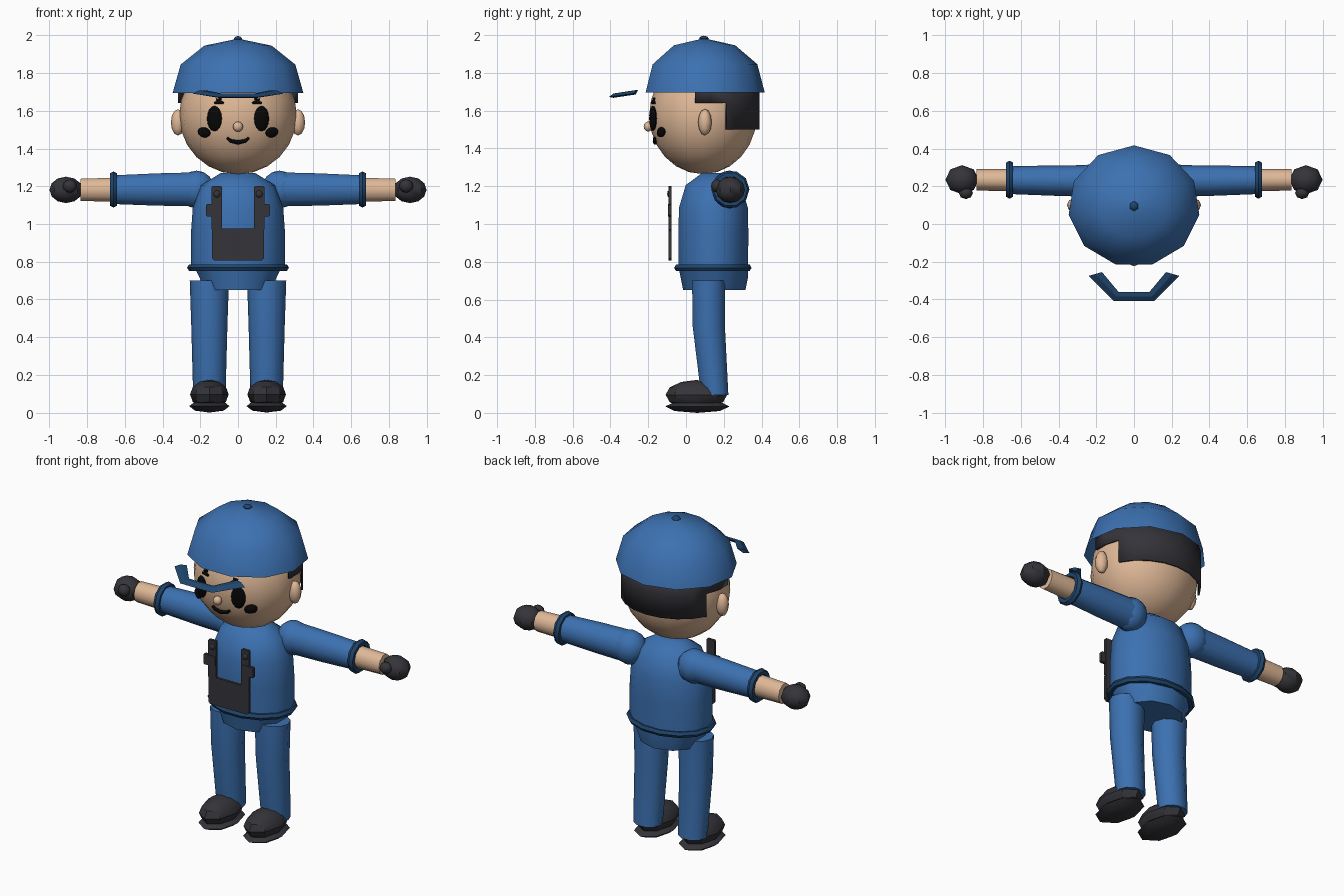
import bpy, bmesh
from math import sin, cos, pi, radians, sqrt
from mathutils import Vector, Matrix

cube = bpy.data.objects.get("Cube")
if cube:
    bpy.data.objects.remove(cube, do_unlink=True)


def material(name, rgb):
    m = bpy.data.materials.new(name)
    m.use_nodes = True
    col = (*rgb, 1)
    m.diffuse_color = col
    m.node_tree.nodes["Principled BSDF"].inputs["Base Color"].default_value = col
    return m


BLUE = material("uniform blue", (0.045, 0.165, 0.44))
NAVY = material("trim navy", (0.014, 0.06, 0.15))
SKIN = material("skin", (0.74, 0.48, 0.31))
DARK = material("charcoal", (0.035, 0.034, 0.042))
BLACK = material("face black", (0.002, 0.002, 0.002))


def finish(name, bm, mat, angle=50):
    bmesh.ops.recalc_face_normals(bm, faces=bm.faces)
    mesh = bpy.data.meshes.new(name)
    bm.to_mesh(mesh)
    bm.free()
    mesh.materials.append(mat)
    ob = bpy.data.objects.new(name, mesh)
    bpy.context.collection.objects.link(ob)
    bpy.ops.object.select_all(action='DESELECT')
    ob.select_set(True)
    bpy.context.view_layer.objects.active = ob
    bpy.ops.object.shade_smooth_by_angle(angle=radians(angle))
    return ob


def ball(name, mat, loc, size, seg=10, rings=6, rot=None, angle=50):
    bm = bmesh.new()
    bmesh.ops.create_uvsphere(bm, u_segments=seg, v_segments=rings, radius=1)
    m = Matrix.Translation(loc) @ (rot or Matrix()) @ Matrix.Diagonal((*size, 1))
    bmesh.ops.transform(bm, matrix=m, verts=bm.verts)
    return finish(name, bm, mat, angle)


def skin_rings(bm, rings, closed=False):
    pairs = list(zip(rings, rings[1:]))
    if closed:
        pairs.append((rings[-1], rings[0]))
    for a, b in pairs:
        for i in range(len(a)):
            j = (i + 1) % len(a)
            bm.faces.new((a[i], a[j], b[j], b[i]))


def loft(name, mat, sections, n, start=0.0, along_x=0, caps=(True, True), angle=50):
    """Elliptic sections (position, centre u, centre v, radius u, radius v)."""
    bm = bmesh.new()
    rings = []
    for p, cu, cv, ru, rv in sections:
        ring = []
        for i in range(n):
            t = start + 2 * pi * i / n
            u, v = cu + ru * cos(t), cv + rv * sin(t)
            ring.append(bm.verts.new((along_x * p, u, v) if along_x else (u, v, p)))
        rings.append(ring)
    skin_rings(bm, rings)
    for cap, ring in zip(caps, (rings[0], rings[-1])):
        if cap:
            bm.faces.new(ring)
    return finish(name, bm, mat, angle)


def hoop(name, mat, loc, ru, rv, minor, n, sides=6, upright=False):
    bm = bmesh.new()
    rings = []
    for i in range(n):
        t = 2 * pi * i / n
        ring = []
        for k in range(sides):
            a = 2 * pi * k / sides
            u, v, w = (ru + minor * cos(a)) * cos(t), (rv + minor * cos(a)) * sin(t), minor * sin(a)
            ring.append(bm.verts.new(Vector(loc) + Vector((w, u, v) if upright else (u, v, w))))
        rings.append(ring)
    skin_rings(bm, rings, closed=True)
    return finish(name, bm, mat)


def plate(name, mat, x0, x1, z0, z1, y, depth=0.016, chamfer=0.006):
    bm = bmesh.new()
    bmesh.ops.create_cube(bm, size=1)
    m = Matrix.Translation(((x0 + x1) / 2, y, (z0 + z1) / 2))
    bmesh.ops.transform(bm, matrix=m @ Matrix.Diagonal((abs(x1 - x0), depth, z1 - z0, 1)), verts=bm.verts)
    edges = [e for e in bm.edges if abs(e.verts[0].co.y - e.verts[1].co.y) > depth / 2]
    bmesh.ops.bevel(bm, geom=edges, offset=chamfer, segments=1, affect='EDGES')
    return finish(name, bm, mat, 30)


def stroke(name, mat, points, radii):
    """Round painted stroke lying on the face."""
    cu = bpy.data.curves.new(name, 'CURVE')
    cu.dimensions = '3D'
    cu.bevel_depth, cu.bevel_resolution, cu.use_fill_caps = 1.0, 1, True
    sp = cu.splines.new('POLY')
    sp.points.add(len(points) - 1)
    for p, (x, z), r in zip(sp.points, points, radii):
        p.co, p.radius = (x, face_y(x, z), z, 1), r
    ob = bpy.data.objects.new(name, cu)
    bpy.context.collection.objects.link(ob)
    bpy.ops.object.select_all(action='DESELECT')
    ob.select_set(True)
    bpy.context.view_layer.objects.active = ob
    bpy.ops.object.convert(target='MESH')
    bpy.context.object.data.materials.append(mat)


HEAD, HEAD_R = Vector((0, 0.09, 1.58)), Vector((0.312, 0.285, 0.312))


def face_y(x, z):
    return HEAD.y - HEAD_R.y * sqrt(max(0, 1 - (x / HEAD_R.x) ** 2 - ((z - HEAD.z) / HEAD_R.z) ** 2))


# Head and nose
ball("head", SKIN, HEAD, HEAD_R, 16, 12)
ball("nose", SKIN, (0, -0.2, 1.52), (0.027, 0.024, 0.027), 8, 6)
stroke("mouth", BLACK, [(-0.058, 1.46), (-0.04, 1.445), (0, 1.437), (0.04, 1.445), (0.058, 1.46)],
       [0.008, 0.011, 0.013, 0.011, 0.008])

# Hair band under the cap, lower at the back
bm = bmesh.new()
cols = []
for deg in (-98, -82, -65, -49, -33, -16, 0, 16, 33, 49, 65, 82, 98):
    t = radians(deg)
    cols.append((abs(deg), [bm.verts.new((0.322 * sin(t), 0.09 + 0.298 * cos(t), z))
                            for z in (1.505, 1.645, 1.74)]))
for (da, a), (db, b) in zip(cols, cols[1:]):
    for k in (0, 1):
        if k or max(da, db) <= 65:
            bm.faces.new((a[k], b[k], b[k + 1], a[k + 1]))
bmesh.ops.delete(bm, geom=[v for v in bm.verts if not v.link_faces], context='VERTS')
hair = finish("hair", bm, DARK)
shell = hair.modifiers.new("thickness", 'SOLIDIFY')
shell.thickness = 0.012

# Cap dome, knob and floating peak
loft("cap_dome", BLUE, [(z, 0, 0.095, r, r * 0.92) for z, r in
     ((1.70, 0.35), (1.85, 0.307), (1.95, 0.18), (1.985, 0.01))], 11, pi / 2, caps=(False, True), angle=60)
ball("cap_knob", NAVY, (0, 0.095, 1.985), (0.026, 0.026, 0.016), 6, 4)
bm = bmesh.new()
peak = []
for s, outer, inner, lift in ((-1, (0.24, -0.275), (0.17, -0.255), 0.018), (-1, (0.108, -0.408), (0.082, -0.36), 0),
                              (1, (0.108, -0.408), (0.082, -0.36), 0), (1, (0.24, -0.275), (0.17, -0.255), 0.018)):
    mid = [(a + b) / 2 for a, b in zip(outer, inner)]
    peak.append([bm.verts.new((s * p[0], p[1], z + lift)) for p, z in
                 ((outer, 1.677), (mid, 1.695), (inner, 1.695), (mid, 1.672))])
skin_rings(bm, peak)
bm.faces.new(peak[0])
bm.faces.new(peak[-1])
finish("cap_peak", bm, NAVY, 30)

# Torso, hips and belt
loft("torso", BLUE, [(z, 0, 0.145, rx, ry) for z, rx, ry in
     ((0.77, 0.25, 0.188), (0.95, 0.25, 0.19), (1.09, 0.24, 0.187), (1.21, 0.195, 0.15), (1.275, 0.09, 0.06))], 14)
loft("hips", BLUE, [(0.655, 0, 0.15, 0.185, 0.165), (0.72, 0, 0.15, 0.215, 0.178), (0.78, 0, 0.145, 0.245, 0.185)],
     10, pi / 10)
hoop("belt", NAVY, (0, 0.142, 0.772), 0.25, 0.19, 0.02, 14)

# Chest pouch with harness straps
plate("chest_pouch", DARK, -0.138, 0.138, 0.81, 0.98, -0.084, chamfer=0.012)

# Mirrored parts
for s, side in ((1, "left"), (-1, "right")):
    # Face details
    ball(side + "_ear", SKIN, (s * 0.318, 0.1, 1.543), (0.038, 0.036, 0.07), 8, 6)
    ball(side + "_eye", BLACK, (s * 0.125, face_y(0.125, 1.565) - 0.004, 1.563), (0.042, 0.016, 0.067), 12, 8,
         Matrix.Rotation(s * 0.35, 4, 'Z'))
    ball(side + "_cheek", BLACK, (s * 0.18, face_y(0.18, 1.49) - 0.004, 1.49), (0.04, 0.014, 0.027), 10, 6,
         Matrix.Rotation(s * 0.55, 4, 'Z') @ Matrix.Rotation(s * -0.15, 4, 'Y'))
    stroke(side + "_eyebrow", BLACK, [(s * 0.078, 1.645), (s * 0.1, 1.652), (s * 0.125, 1.645)],
           [0.007, 0.012, 0.006])
    stroke(side + "_brow_tip", BLACK, [(s * 0.088, 1.668), (s * 0.115, 1.663)], [0.006, 0.006])

    # Harness
    plate(side + "_strap", DARK, s * 0.085, s * 0.14, 0.97, 1.205, -0.084)
    plate(side + "_strap_tab", DARK, s * 0.09, s * 0.17, 1.045, 1.11, -0.086, 0.018)
    ball(side + "_strap_button", DARK, (s * 0.112, -0.09, 1.163), (0.02, 0.01, 0.02), 8, 4)

    # Arm, cuff and gloved hand
    ball(side + "_shoulder", BLUE, (s * 0.22, 0.23, 1.187), (0.1, 0.092, 0.1), 10, 8)
    loft(side + "_sleeve", BLUE, [(0.2, 0.228, 1.188, 0.085, 0.095), (0.43, 0.23, 1.187, 0.08, 0.09),
                                  (0.66, 0.233, 1.186, 0.074, 0.08)], 10, along_x=s)
    hoop(side + "_cuff", NAVY, (s * 0.66, 0.235, 1.187), 0.08, 0.08, 0.021, 10, upright=True)
    loft(side + "_forearm", SKIN, [(0.64, 0.233, 1.186, 0.06, 0.067), (0.835, 0.235, 1.185, 0.057, 0.062)],
         10, along_x=s)
    ball(side + "_hand", DARK, (s * 0.912, 0.235, 1.185), (0.088, 0.077, 0.07), 8, 6, angle=35)
    ball(side + "_thumb", DARK, (s * 0.892, 0.165, 1.205), (0.038, 0.033, 0.035), 8, 6)

    # Leg and shoe
    loft(side + "_leg", BLUE, [(0.1, s * 0.152, 0.152, 0.086, 0.076), (0.47, s * 0.152, 0.12, 0.096, 0.09),
                               (0.705, s * 0.152, 0.12, 0.104, 0.092)], 10)
    ball(side + "_shoe_upper", DARK, (s * 0.152, 0.055, 0.1), (0.102, 0.163, 0.078), 8, 6, angle=35)
    ball(side + "_shoe_sole", DARK, (s * 0.152, 0.06, 0.038), (0.107, 0.17, 0.034), 8, 4, angle=35)

# Rest the whole figure on the ground
bpy.context.view_layer.update()
objs = [o for o in bpy.context.scene.objects if o.type == 'MESH']
low = min((o.matrix_world @ v.co).z for o in objs for v in o.data.vertices)
for o in objs:
    o.location.z -= low
